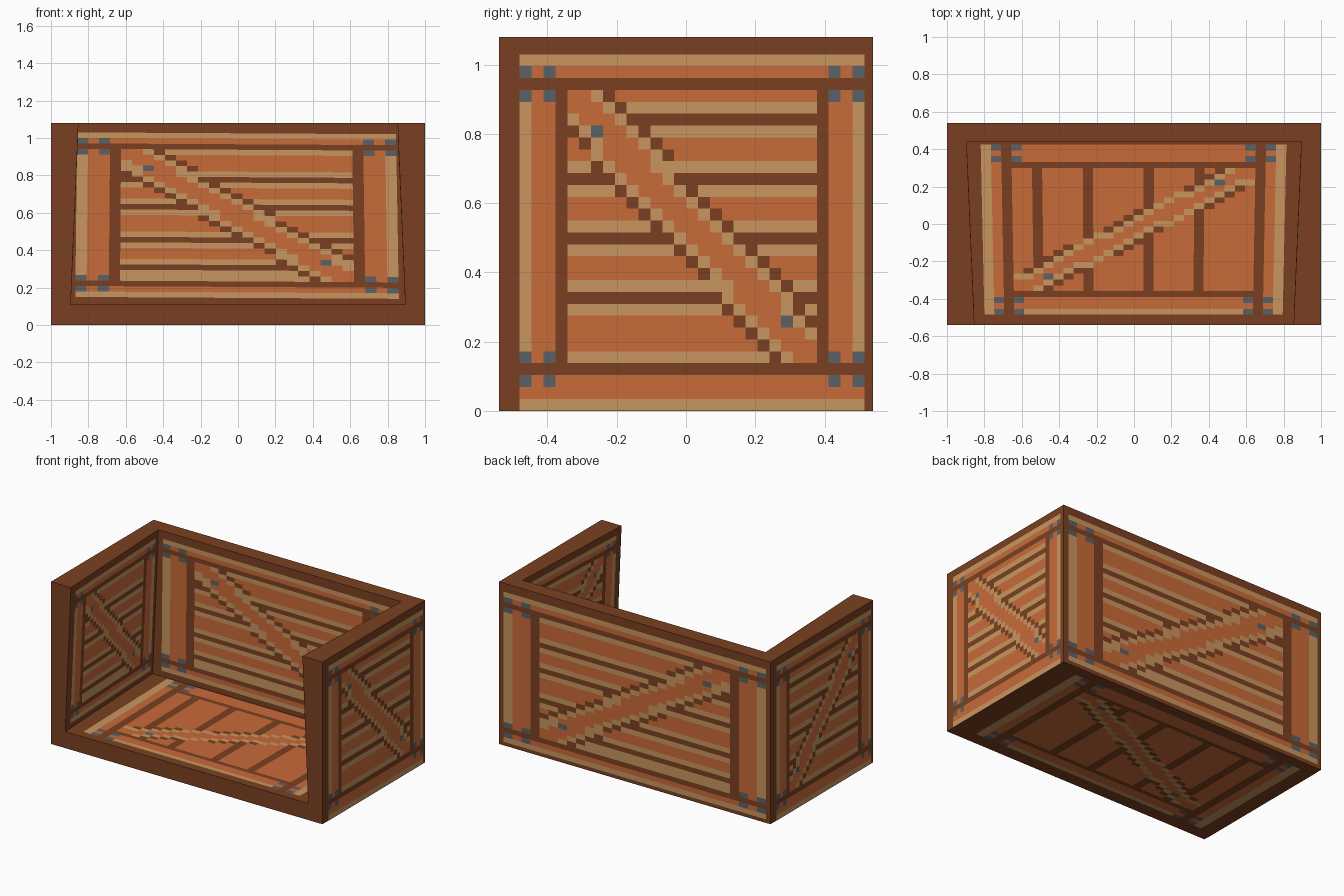
import bpy, bmesh
from mathutils import Vector

if "Cube" in bpy.data.objects:
    bpy.data.objects.remove(bpy.data.objects["Cube"])


def material(name, r, g, b):
    m = bpy.data.materials.new(name)
    m.diffuse_color = (r, g, b, 1)
    m.use_nodes = True
    m.node_tree.nodes["Principled BSDF"].inputs["Base Color"].default_value = m.diffuse_color
    return m


MATS = {
    "D": material("dark brown", 0.195, 0.051, 0.015),
    "O": material("orange wood", 0.584, 0.147, 0.042),
    "T": material("tan highlight", 0.584, 0.305, 0.115),
    "N": material("grey nail", 0.100, 0.120, 0.130),
}
KEYS = list(MATS)


def finish(name, bm):
    me = bpy.data.meshes.new(name)
    bm.to_mesh(me)
    bm.free()
    for m in MATS.values():
        me.materials.append(m)
    ob = bpy.data.objects.new(name, me)
    bpy.context.collection.objects.link(ob)
    return ob


# Overall sizes
Y, H, FLOOR, BACK = 0.54, 1.08, 0.11, 0.44


def inner_x(y, z):
    """Inner face of a side wall: leans inwards to the front and the top."""
    return 0.853 + 0.043 * (y + Y) + 0.043 * (H - z)


# Crate shell: floor, back and two sides, open at the front and the top
bm = bmesh.new()
v = {}
for s in (-1, 1):
    for y in (-1, 1):
        for z in (0, 1):
            v["o", s, y, z] = bm.verts.new((s, y * Y, z * H))
            iy, iz = (-Y, BACK)[y > 0], (FLOOR, H)[z]
            v["i", s, y, z] = bm.verts.new((s * inner_x(iy, iz), iy, iz))


def face(*keys):
    bm.faces.new([v[k] for k in keys])


def ring(kind, pts):
    return [(kind,) + p for p in pts]


face(*ring("o", [(-1, -1, 0), (1, -1, 0), (1, 1, 0), (-1, 1, 0)]))
face(*ring("o", [(-1, 1, 0), (1, 1, 0), (1, 1, 1), (-1, 1, 1)]))
face(*ring("i", [(-1, -1, 0), (1, -1, 0), (1, 1, 0), (-1, 1, 0)]))
face(*ring("i", [(-1, 1, 0), (1, 1, 0), (1, 1, 1), (-1, 1, 1)]))
for s in (-1, 1):
    for kind in "oi":
        face(*ring(kind, [(s, -1, 0), (s, 1, 0), (s, 1, 1), (s, -1, 1)]))
front = [(-1, -1, 1), (-1, -1, 0), (1, -1, 0), (1, -1, 1)]
top = [(-1, -1, 1), (-1, 1, 1), (1, 1, 1), (1, -1, 1)]
for path in (front, top):
    face(*(ring("o", path) + ring("i", path[::-1])))
bmesh.ops.recalc_face_normals(bm, faces=bm.faces)
finish("crate_shell", bm)

# Stripe patterns: one letter per painted row, top to bottom
WALL_ROWS = "TODTOOOTDTOOTDTOOOTDTOOTDTTDOT"
SIDE_ROWS = "TODOTDTOOTDTOOTDTOOTDTOOOTDOOT"
FLOOR_ROWS = "TODOODOOOODOOOOODOOOODOOOOODOT"
WALL_COLS = "TOOD" + "." * 21 + "DOOT"
FLOOR_COLS = "OOOD" + "." * 21 + "DOOT"


def paint(u, r, rows, cols, flip, beam):
    """Colour of one painted cell: frame, nails, diagonal beam or planks."""
    last = rows.rfind("D")
    if r in (1, 3, last - 1, last + 1) and u in (0, 2, 26, 28):
        return "N"
    if r <= 2 or r >= last:
        return rows[r]
    if cols[u] != ".":
        return cols[u]
    w = 28 - u if flip else u
    if (w, r) in ((6, 6), (22, last - 4)):
        return "N"
    d = abs(w + 0.5 - (4 + 21 * (r + 0.5 - 3) / (last - 3)))
    for limit, colour in zip(beam, "OTD"):
        if d < limit:
            return colour
    return rows[r]


def panel(name, corners, normal, rows, cols=WALL_COLS, flip=False,
          beam=(1.55, 2.6, 3.5)):
    """Thin painted cells; corners are first row (start, end), last row (start, end)."""
    normal = Vector(normal)
    a, b, c, d = [Vector(p) + normal * 0.003 for p in corners]
    nu, nr = len(cols), len(rows)
    bm = bmesh.new()
    grid = [[bm.verts.new(a.lerp(b, u / nu).lerp(c.lerp(d, u / nu), r / nr))
             for u in range(nu + 1)] for r in range(nr + 1)]
    for r in range(nr):
        for u in range(nu):
            colour = paint(u, r, rows, cols, flip, beam)
            if colour == "D":
                continue
            f = bm.faces.new((grid[r][u], grid[r + 1][u],
                              grid[r + 1][u + 1], grid[r][u + 1]))
            f.material_index = KEYS.index(colour)
            f.normal_update()
            if f.normal.dot(normal) < 0:
                f.normal_flip()
    bmesh.ops.delete(bm, geom=[p for p in bm.verts if not p.link_faces],
                     context="VERTS")
    finish(name, bm)


# Side wall paint, outside and inside
for s, side, y0, y1 in ((1, "right", -0.48, 0.515), (-1, "left", -0.515, 0.48)):
    panel(side + "_outer_planks",
          [(s, y0, 1.03), (s, y1, 1.03), (s, y0, 0.001), (s, y1, 0.001)],
          (s, 0, 0), SIDE_ROWS)
    panel(side + "_inner_planks",
          [(s * inner_x(y, z), y, z) for z in (1.035, 0.145) for y in (-0.49, 0.41)],
          (-s, 0, 0), WALL_ROWS)

# Back wall paint, inside and outside
panel("back_inner_planks",
      [(-0.86, BACK, 1.03), (0.845, BACK, 1.02),
       (-0.87, BACK, 0.15), (0.86, BACK, 0.14)], (0, -1, 0), WALL_ROWS)
panel("back_outer_planks",
      [(-0.97, Y, 1.025), (0.965, Y, 1.025),
       (-0.97, Y, 0.025), (0.965, Y, 0.025)], (0, 1, 0), WALL_ROWS)

# Floor paint, upper side and underside
panel("floor_planks",
      [(-0.82, 0.425, FLOOR), (-0.80, -0.485, FLOOR),
       (0.815, 0.425, FLOOR), (0.795, -0.485, FLOOR)],
      (0, 0, 1), FLOOR_ROWS, FLOOR_COLS, True, (1.1, 2.1, 2.8))
# The underside paint sits flush, so the shell is lifted by its tiny offset
panel("underside_planks",
      [(-0.90, 0.47, 0.001), (-0.90, -0.45, 0.001),
       (0.85, 0.47, 0.001), (0.85, -0.45, 0.001)],
      (0, 0, -1), FLOOR_ROWS, FLOOR_COLS, True, (1.1, 2.1, 2.8))
